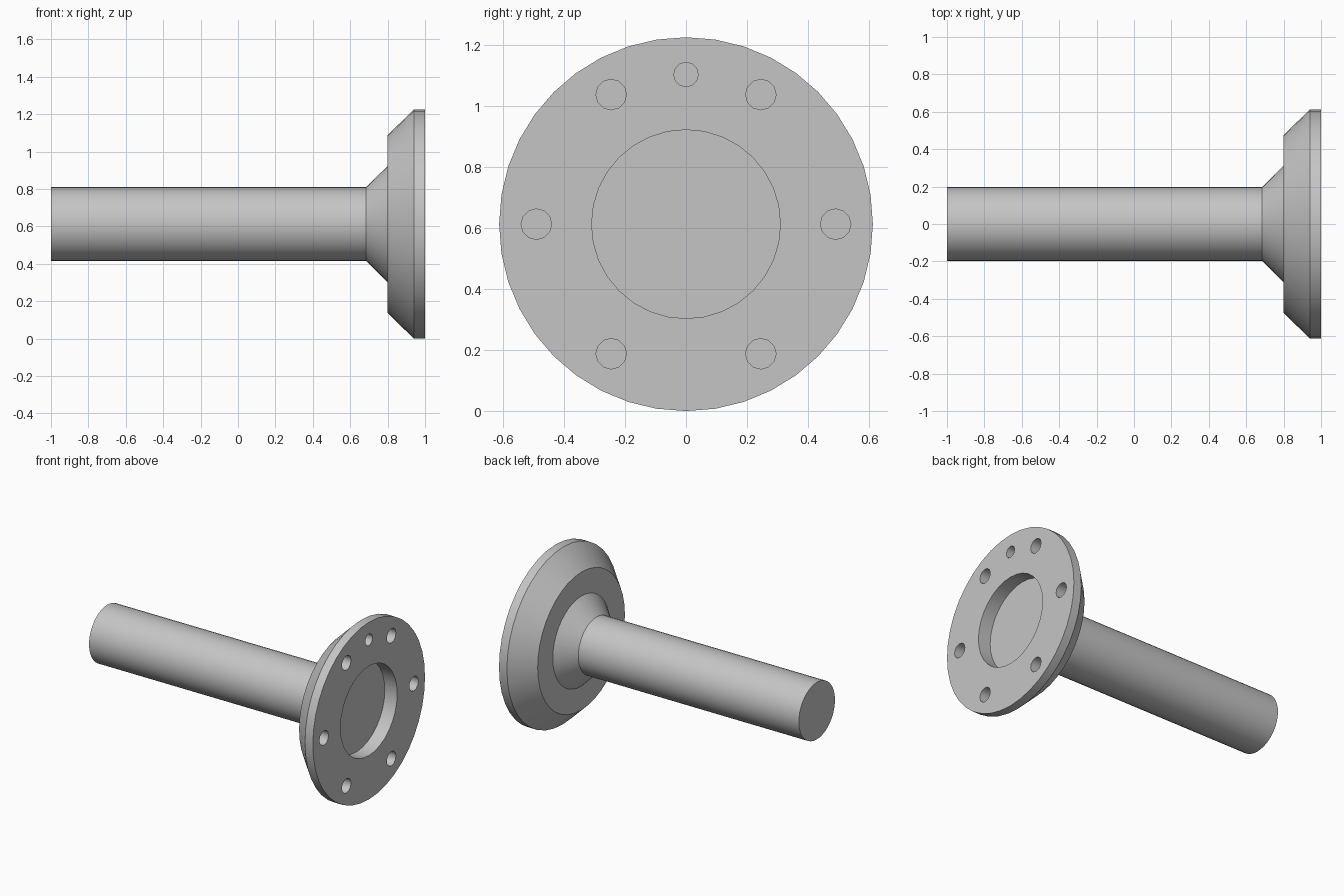
import bpy, bmesh
from math import cos, sin, radians, tau
from mathutils import Matrix, Vector

old = bpy.data.objects.get("Cube")
if old:
    bpy.data.objects.remove(old, do_unlink=True)

RIM = 0.612          # flange radius, also the height of the axis
BOLT_CIRCLE = 0.49
RECESS_DEPTH = 0.095
HOLE_DEPTH = 0.09

grey = bpy.data.materials.new("plain grey")
grey.use_nodes = True
colour = (0.56, 0.56, 0.56, 1)
grey.diffuse_color = colour
grey.node_tree.nodes["Principled BSDF"].inputs["Base Color"].default_value = colour


def add_object(name, bm):
    bmesh.ops.recalc_face_normals(bm, faces=bm.faces[:])
    mesh = bpy.data.meshes.new(name)
    bm.to_mesh(mesh)
    bm.free()
    mesh.materials.append(grey)
    obj = bpy.data.objects.new(name, mesh)
    bpy.context.collection.objects.link(obj)
    return obj


def revolve(name, profile, steps):
    """Turn (x, radius) points around the horizontal axis."""
    bm = bmesh.new()
    verts = [bm.verts.new((x, 0, RIM + r)) for x, r in profile]
    edges = [bm.edges.new(pair) for pair in zip(verts, verts[1:])]
    bmesh.ops.spin(bm, geom=verts + edges, cent=(0, 0, RIM), axis=(1, 0, 0),
                   angle=tau, steps=steps, use_duplicate=False)
    bmesh.ops.remove_doubles(bm, verts=bm.verts[:], dist=1e-4)
    # Merge the end fans into clean caps
    bmesh.ops.dissolve_limit(bm, angle_limit=radians(1),
                             verts=bm.verts[:], edges=bm.edges[:])
    return add_object(name, bm)


def drill(target, y, z, radius, depth, sides):
    """Cut a blind round pocket into the flange face."""
    bm = bmesh.new()
    place = Matrix.Translation(Vector((1, y, z))) @ Matrix.Rotation(radians(90), 4, "Y")
    bmesh.ops.create_cone(bm, cap_ends=True, segments=sides, radius1=radius,
                          radius2=radius, depth=2 * depth, matrix=place)
    cutter = add_object("pocket_cutter", bm)
    cutter.hide_render = True
    mod = target.modifiers.new("pocket", "BOOLEAN")
    mod.operation = "DIFFERENCE"
    mod.solver = "EXACT"
    mod.object = cutter
    bpy.context.view_layer.objects.active = target
    bpy.ops.object.modifier_apply(modifier=mod.name)
    bpy.data.objects.remove(cutter, do_unlink=True)


# Shaft, neck cone and chamfered flange as one turned part
body = revolve("flanged_shaft", [
    (-1, 0), (-1, 0.197), (0.685, 0.197), (0.80, 0.311),
    (0.80, 0.476), (0.94, RIM), (1, RIM), (1, 0)], 40)

# Central recess
drill(body, 0, RIM, 0.309, RECESS_DEPTH, 32)

# Six bolt holes and one smaller locating hole
for i in range(6):
    a = radians(60 * i)
    drill(body, BOLT_CIRCLE * cos(a), RIM + BOLT_CIRCLE * sin(a), 0.05, HOLE_DEPTH, 12)
drill(body, 0, RIM + BOLT_CIRCLE, 0.04, HOLE_DEPTH, 12)

bpy.ops.object.select_all(action="DESELECT")
body.select_set(True)
bpy.context.view_layer.objects.active = body
bpy.ops.object.shade_smooth_by_angle(angle=radians(35))
